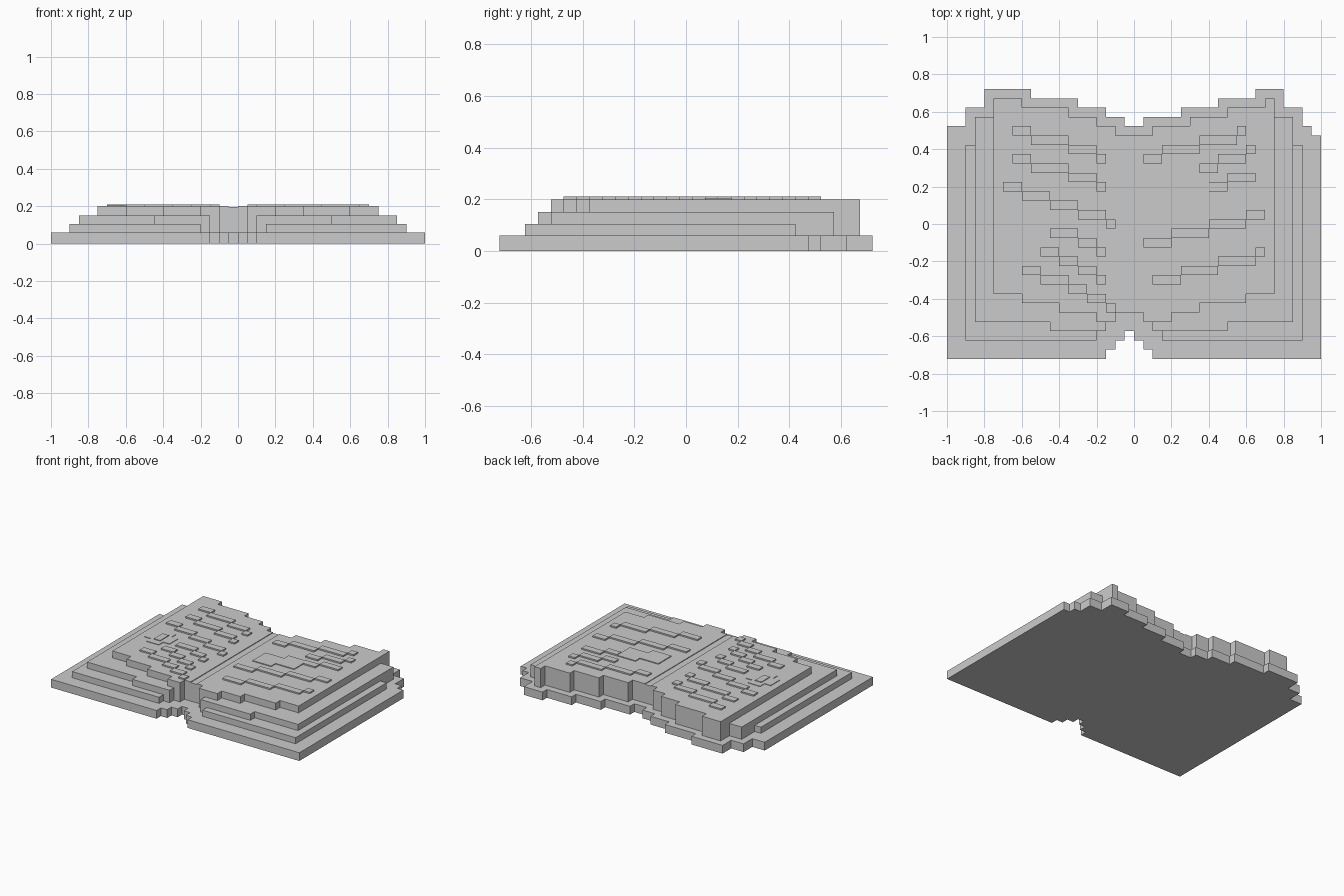
import bpy
import bmesh

default_cube = bpy.data.objects.get("Cube")
if default_cube:
    bpy.data.objects.remove(default_cube, do_unlink=True)

# One plain grey for the whole book
GREY = (0.6, 0.6, 0.6, 1)
grey = bpy.data.materials.new("plain grey")
grey.use_nodes = True
grey.diffuse_color = GREY
grey.node_tree.nodes["Principled BSDF"].inputs["Base Color"].default_value = GREY

# Grid cells: column and row numbers become x and y
CELL_X, CELL_Y = 0.05, 0.0498
MID_X, MID_Y = 20, 14.5


def add_prism(bm, outline, bottom, top):
    """Extrude an outline given in grid cells."""
    verts = [bm.verts.new(((col - MID_X) * CELL_X, (row - MID_Y) * CELL_Y, bottom))
             for col, row in outline]
    face = bm.faces.new(verts)
    side = bmesh.ops.extrude_face_region(bm, geom=[face])["geom"]
    raised = [v for v in side if isinstance(v, bmesh.types.BMVert)]
    bmesh.ops.translate(bm, vec=(0, 0, top - bottom), verts=raised)


def finish(name, bm):
    bmesh.ops.recalc_face_normals(bm, faces=bm.faces)
    mesh = bpy.data.meshes.new(name)
    bm.to_mesh(mesh)
    bm.free()
    mesh.materials.append(grey)
    obj = bpy.data.objects.new(name, mesh)
    bpy.context.collection.objects.link(obj)


def stair(start, steps, low, high):
    """Turn (end column, row) steps into a stepped edge, clipped to a range."""
    points = []
    for end, row in steps:
        a, b = max(start, low), min(end, high)
        if a < b:
            points += [(a, row), (b, row)]
        start = end
    return points


def slab(name, start, front, back, bottom, top, low=0, high=40):
    bm = bmesh.new()
    outline = stair(start, front, low, high) + stair(start, back, low, high)[::-1]
    clean = [p for i, p in enumerate(outline) if p != outline[i - 1]]
    add_prism(bm, clean, bottom, top)
    finish(name, bm)


def box(bm, left, right, front, back, bottom, top):
    add_prism(bm, [(left, front), (right, front), (right, back), (left, back)],
              bottom, top)


# Cover
cover_front = [(17, 0), (18, 1), (19, 2), (20, 3), (21, 2), (22, 1), (40, 0)]
cover_back = [(2, 25), (4, 27), (9, 29), (14, 28), (17, 27), (19, 26), (21, 25),
              (25, 26), (29, 27), (33, 28), (36, 29), (38, 27), (39, 25), (40, 24)]
slab("cover", 0, cover_front, cover_back, 0, 0.06)

# Stacked page layers, sharing the stepped back edge
page_back = [(8, 28), (13, 27), (16, 26), (18, 25), (22, 24),
             (26, 25), (30, 26), (34, 27), (35, 28)]
middle_back = [(5, 26)] + page_back + [(37, 26)]
lower_back = [(3, 23)] + middle_back + [(38, 23)]
gutter = [(17, 3), (18, 4), (21, 5), (22, 4)]
lower_front = [(16, 2)] + gutter + [(23, 3), (38, 2)]
middle_front = [(11, 4)] + gutter + [(30, 3), (37, 4)]
top_front = [(8, 7), (12, 6), (16, 5), (18, 4), (21, 5),
             (24, 4), (27, 5), (32, 6), (35, 7)]
GROOVE, PAGE = 0.195, 0.2
slab("lower_pages", 2, lower_front, lower_back, 0.06, 0.105)
slab("middle_pages", 3, middle_front, middle_back, 0.105, 0.15)
slab("upper_pages", 5, top_front, page_back, 0.15, GROOVE)

# Open page surfaces either side of the fold
slab("right_page", 5, top_front, page_back, GROOVE, PAGE, high=19)
slab("left_page", 5, top_front, page_back, GROOVE, PAGE, low=20)


# Raised writing lines that step along the slope of each page
def writing(name, lines, slope):
    bm = bmesh.new()
    for row, columns in lines:
        for left, right in zip(columns, columns[1:]):
            box(bm, left, right, row, row + 1, PAGE, 0.21)
            row += slope
    finish(name, bm)


writing("right_page_writing", [
    (24, (7, 9, 13, 16, 17)), (21, (7, 9, 13, 16, 17)),
    (18, (6, 8, 11, 14, 17, 18)), (13, (11, 14, 16, 17)),
    (11, (10, 12, 14, 16, 17)), (9, (8, 10, 13, 15, 17, 18))], -1)
writing("left_page_writing", [
    (21, (21, 23, 27, 31, 32)), (20, (27, 29, 32, 33)), (18, (28, 30, 33)),
    (12, (21, 24, 28, 32, 34)), (8, (22, 25, 29, 33, 34))], 1)

# Small stepped emblem on one page
bm = bmesh.new()
for row, inset in zip(range(12, 16), (1, 0, 0, 1)):
    box(bm, 6 + inset, 10 - inset, row, row + 1, PAGE, 0.204)
box(bm, 7.5, 8.5, 13, 15, PAGE, 0.209)
finish("page_emblem", bm)

# Picture panel on the other page
bm = bmesh.new()
for left, row in ((22, 15), (25, 16)):
    box(bm, left, left + 3, row, row + 3, PAGE, 0.206)
finish("page_picture", bm)
